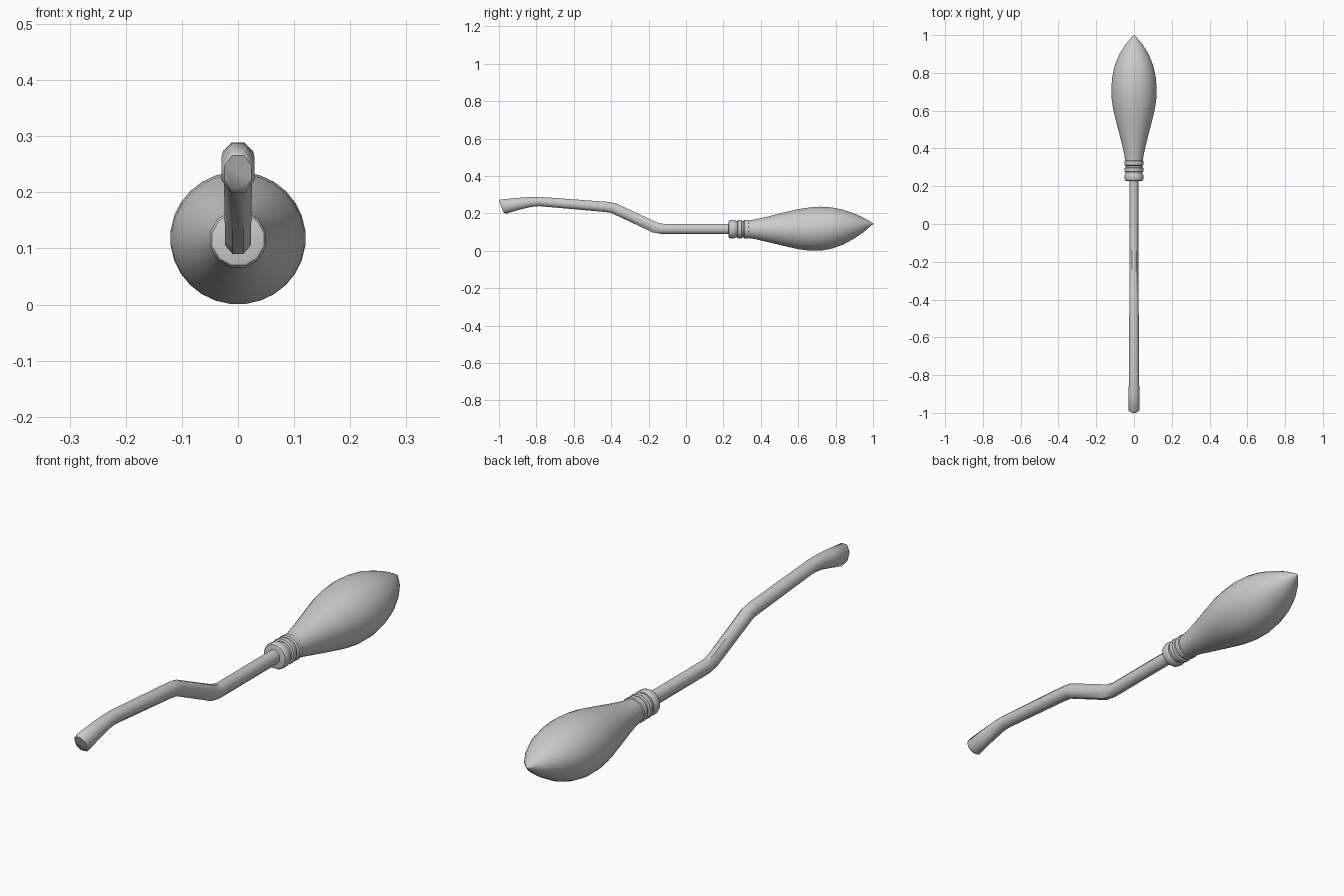
import bpy, bmesh, math
from mathutils import Vector


def loft(name, sections, sides, angle):
    """Skin rings; each section is (top y, top z, bottom y, bottom z, half width)."""
    bm = bmesh.new()
    grow = 1 / math.cos(math.pi / sides)
    rings = []
    for ty, tz, by, bz, w in sections:
        top, bot = Vector((0, ty, tz)), Vector((0, by, bz))
        mid, up = (top + bot) / 2, (top - bot) / 2
        ring = []
        for i in range(sides):
            a = 2 * math.pi * (i + 0.5) / sides
            p = mid + up * math.sin(a) * grow + Vector((w * math.cos(a) * grow, 0, 0))
            ring.append(bm.verts.new(p))
        rings.append(ring)
    for r, s in zip(rings, rings[1:]):
        for i in range(sides):
            j = (i + 1) % sides
            bm.faces.new((r[i], r[j], s[j], s[i]))
    bm.faces.new(rings[0])
    bm.faces.new(rings[-1])
    bmesh.ops.recalc_face_normals(bm, faces=bm.faces)
    mesh = bpy.data.meshes.new(name)
    bm.to_mesh(mesh)
    bm.free()
    ob = bpy.data.objects.new(name, mesh)
    bpy.context.collection.objects.link(ob)
    bpy.ops.object.select_all(action='DESELECT')
    ob.select_set(True)
    bpy.context.view_layer.objects.active = ob
    bpy.ops.object.shade_smooth_by_angle(angle=math.radians(angle))
    return ob


# Bent octagonal handle, flared at the grip end
loft("handle", [
    (-1.0, 0.266, -0.975, 0.204, 0.024),
    (-0.993, 0.274, -0.962, 0.199, 0.029),
    (-0.90, 0.283, -0.89, 0.220, 0.029),
    (-0.84, 0.288, -0.83, 0.235, 0.027),
    (-0.79, 0.289, -0.785, 0.239, 0.026),
    (-0.42, 0.262, -0.435, 0.208, 0.025),
    (-0.375, 0.254, -0.40, 0.203, 0.025),
    (-0.155, 0.152, -0.18, 0.099, 0.023),
    (-0.12, 0.144, -0.13, 0.090, 0.023),
    (0.30, 0.144, 0.30, 0.090, 0.023),
], 8, 50)

# Binding: collar and two bands, turned around the handle axis
AXIS = 0.116


def turned(name, profile, sides):
    loft(name, [(y, AXIS + r, y, AXIS - r, r) for y, r in profile], sides, 35)


turned("collar", [(0.228, 0.040), (0.230, 0.046), (0.237, 0.050),
                  (0.258, 0.050), (0.266, 0.046)], 12)
turned("binding_core", [(0.25, 0.044), (0.37, 0.044)], 12)
for k, (a, b) in enumerate([(0.274, 0.300), (0.308, 0.337)]):
    turned(f"band_{k + 1}", [(a, 0.044), (a + 0.004, 0.050),
                             (b - 0.004, 0.050), (b, 0.044)], 12)

# Bristle head: swells, then tapers to an upswept point
loft("bristles", [
    (0.335, 0.163, 0.335, 0.068, 0.047),
    (0.37, 0.168, 0.37, 0.063, 0.052),
    (0.44, 0.184, 0.44, 0.046, 0.068),
    (0.52, 0.204, 0.52, 0.027, 0.089),
    (0.60, 0.223, 0.60, 0.009, 0.109),
    (0.66, 0.232, 0.66, 0.001, 0.118),
    (0.72, 0.236, 0.72, 0.001, 0.120),
    (0.78, 0.232, 0.78, 0.012, 0.115),
    (0.84, 0.220, 0.84, 0.033, 0.102),
    (0.90, 0.199, 0.90, 0.066, 0.077),
    (0.95, 0.177, 0.95, 0.100, 0.046),
    (0.98, 0.160, 0.98, 0.126, 0.020),
    (1.0, 0.147, 1.0, 0.143, 0.002),
], 28, 40)
